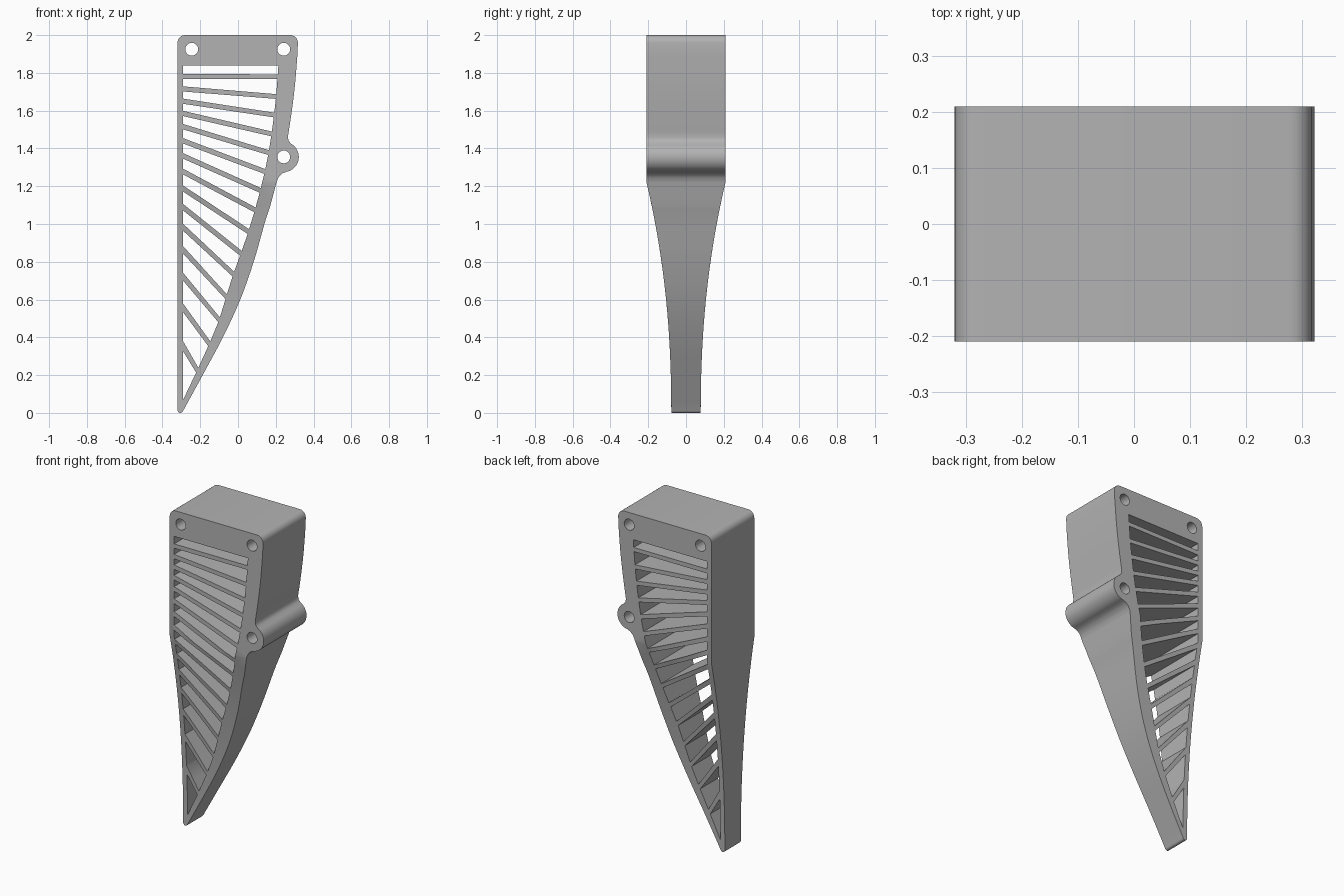
import bpy, bmesh
from math import cos, sin, radians, sqrt
from mathutils import Vector

cube = bpy.data.objects.get("Cube")
if cube:
    bpy.data.objects.remove(cube)


def smooth_path(pts, steps=5):
    """Catmull-Rom path through the given points."""
    p = [Vector(q) for q in pts]
    p = [2 * p[0] - p[1]] + p + [2 * p[-1] - p[-2]]
    out = []
    for a, b, c, d in zip(p, p[1:], p[2:], p[3:]):
        for i in range(steps):
            t = i / steps
            out.append(0.5 * (2 * b + (c - a) * t + (2 * a - 5 * b + 4 * c - d) * t * t
                              + (3 * b - a - 3 * c + d) * t ** 3))
    return [tuple(v) for v in out] + [tuple(pts[-1])]


def arc(cx, cz, r, start, end, n):
    angles = [radians(start + (end - start) * i / n) for i in range(n + 1)]
    return [(cx + r * cos(a), cz + r * sin(a)) for a in angles]


# Outer profile, clockwise from the top left corner
left, inner_left = -0.32, -0.29
outline = arc(left + 0.04, 1.96, 0.04, 180, 90, 6)
outline += arc(0.277, 1.96, 0.04, 90, 0, 6)
outline += smooth_path([(0.315, 1.9), (0.302, 1.74), (0.285, 1.6), (0.264, 1.46)])
outline += smooth_path([(0.268, 1.44), (0.279, 1.427)], 2)
outline += arc(0.242, 1.355, 0.08, 50, -80, 18)
outline += smooth_path([(0.235, 1.268), (0.217, 1.25), (0.205, 1.225)], 3)
outline += smooth_path([(0.172, 1.1), (0.14, 1.0), (0.083, 0.8), (0.012, 0.6),
                        (-0.08, 0.4), (-0.187, 0.2), (-0.29, 0.012)])
outline += arc(-0.305, 0.015, 0.015, -30, -180, 6)

# Curved right-hand edge of the slotted opening, from the bottom up
inner = smooth_path([(inner_left, 0.07), (-0.216, 0.226), (-0.152, 0.366), (-0.1, 0.493),
                     (-0.03, 0.72), (0.042, 0.92), (0.105, 1.13), (0.15, 1.316),
                     (0.178, 1.48), (0.2, 1.66), (0.214, 1.84)])


def inner_x(z):
    for (x0, z0), (x1, z1) in zip(inner, inner[1:]):
        if z <= z1:
            return x0 + (x1 - x0) * (z - z0) / (z1 - z0)
    return inner[-1][0]


# Slats: height of each end, left then right
slats = [(1.78, 1.78), (1.715, 1.675), (1.65, 1.577), (1.585, 1.477), (1.515, 1.378),
         (1.44, 1.278), (1.36, 1.178), (1.277, 1.075), (1.187, 0.96), (1.088, 0.845),
         (0.982, 0.735), (0.862, 0.615), (0.72, 0.493), (0.555, 0.366), (0.352, 0.226)]
slots, top = [], (1.84, 1.84)
for zl, zr in slats:
    slope = (zl - zr) / (inner_x(zr) - inner_left)
    half_l, half_r = 0.0135 * sqrt(1 + slope * slope), 0.0125
    slots.append([(inner_left, top[0]), (inner_x(top[1]), top[1]),
                  (inner_x(zr + half_r), zr + half_r), (inner_left, zl + half_l)])
    top = (zl - half_l, zr - half_r)
slots.append([(inner_left, top[0]), (inner_x(top[1]), top[1]), (inner_left, 0.07)])

# Bolt holes
holes = [arc(x, z, 0.034, 0, 345, 23)
         for x, z in [(-0.245, 1.925), (0.242, 1.925), (0.242, 1.355)]]

# Fill the profile with its openings and extrude it front to back
bm = bmesh.new()
edges = []
for loop in [outline] + slots + holes:
    verts = [bm.verts.new((x, -1, z)) for x, z in loop]
    edges += [bm.edges.new((verts[i - 1], v)) for i, v in enumerate(verts)]
bmesh.ops.triangle_fill(bm, edges=edges, use_beauty=True)
solid = bmesh.ops.extrude_face_region(bm, geom=bm.faces[:])
for v in solid["geom"]:
    if isinstance(v, bmesh.types.BMVert):
        v.co.y = 1

# Slice the lower part and taper its depth towards the tip
taper_top = 1.22
for i in range(1, 17):
    bmesh.ops.bisect_plane(bm, geom=bm.verts[:] + bm.edges[:] + bm.faces[:], dist=1e-5,
                           plane_co=(0, 0, taper_top * i / 16), plane_no=(0, 0, 1))
for v in bm.verts:
    v.co.y *= 0.078 + 0.131 * min(v.co.z / taper_top, 1) ** 2.2 if v.co.z > 0 else 0.078
bmesh.ops.recalc_face_normals(bm, faces=bm.faces[:])

mesh = bpy.data.meshes.new("slatted_bracket")
bm.to_mesh(mesh)
bm.free()
bracket = bpy.data.objects.new("slatted_bracket", mesh)
bpy.context.collection.objects.link(bracket)

# Plain grey material
grey = bpy.data.materials.new("plain_grey")
grey.use_nodes = True
colour = (0.45, 0.45, 0.45, 1)
grey.diffuse_color = colour
grey.node_tree.nodes["Principled BSDF"].inputs["Base Color"].default_value = colour
mesh.materials.append(grey)

bpy.ops.object.select_all(action="DESELECT")
bracket.select_set(True)
bpy.context.view_layer.objects.active = bracket
bpy.ops.object.shade_smooth_by_angle(angle=radians(30))
